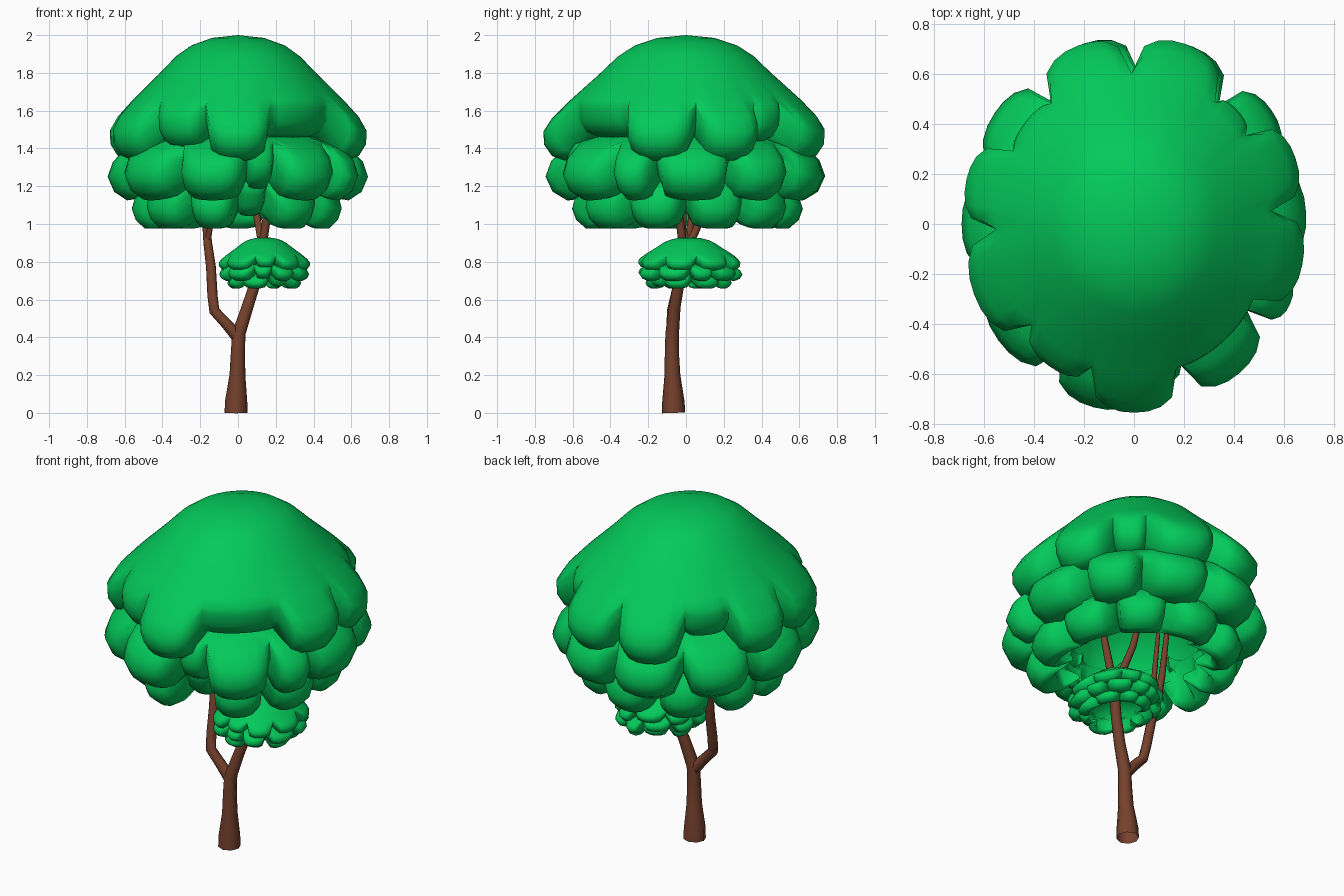
import bpy, bmesh, math


def material(name, rgb):
    m = bpy.data.materials.new(name)
    m.diffuse_color = (*rgb, 1)
    return m


LEAF = material("leaf green", (0.001, 0.585, 0.102))
BARK = material("bark brown", (0.18, 0.053, 0.026))


def limb(name, points):
    """Tapered round limb through (x, y, z, radius) points."""
    cu = bpy.data.curves.new(name, 'CURVE')
    cu.dimensions = '3D'
    cu.bevel_depth = 1
    cu.bevel_resolution = 2
    cu.use_fill_caps = name != "trunk"
    sp = cu.splines.new('POLY')
    sp.points.add(len(points) - 1)
    sp.use_smooth = True
    for p, (x, y, z, r) in zip(sp.points, points):
        p.co = (x, y, z, 1)
        p.radius = r
    cu.materials.append(BARK)
    bpy.context.collection.objects.link(bpy.data.objects.new(name, cu))


def skirt(name, profile, notches, small, depth, place, steps=8):
    """Leaf tier: (radius, z, lobe influence) profile swept round, scalloped between notch angles."""
    cx, cy, rx, ry, top, zs = place
    # angle and lobe fullness for each column
    cols = []
    ends = notches[1:] + [notches[0] + 360]
    for k, (a, b) in enumerate(zip(notches, ends)):
        for s in range(steps):
            v = abs(2 * s / steps - 1)
            full = math.sqrt(1 - v ** 2.6) * small.get(k, 1)
            cols.append((math.radians(a + (b - a) * s / steps), full))
    bm = bmesh.new()
    rings = []
    for r, z, k in profile:
        ring = []
        for ang, full in cols:
            cut = k * (1 - full)
            rr, zz = r - 0.2 * cut, z + depth * cut
            ring.append(bm.verts.new((cx + rx * rr * math.cos(ang),
                                      cy + ry * rr * math.sin(ang),
                                      top + (zz - 2) * zs)))
        rings.append(ring)
    n = len(cols)
    for up, low in zip(rings, rings[1:]):
        for j in range(n):
            bm.faces.new((up[j], low[j], low[(j + 1) % n], up[(j + 1) % n]))
    bmesh.ops.remove_doubles(bm, verts=bm.verts, dist=0.0002)
    me = bpy.data.meshes.new(name)
    bm.to_mesh(me)
    bm.free()
    me.materials.append(LEAF)
    me.shade_smooth()
    me.set_sharp_from_angle(angle=math.radians(80))
    bpy.context.collection.objects.link(bpy.data.objects.new(name, me))


# Leaf tiers: profile, notch angles, shrunken lobes, notch depth
TIERS = {
    "top": ([(0, 2.0, 0), (0.2, 1.985, 0), (0.36, 1.945, 0), (0.48, 1.885, 0.03),
             (0.62, 1.785, 0.12), (0.82, 1.65, 0.35), (0.94, 1.56, 0.7), (1.0, 1.49, 1),
             (0.995, 1.42, 1), (0.94, 1.36, 1), (0.85, 1.335, 1), (0.76, 1.36, 0.9),
             (0.62, 1.47, 0.4)],
            [91, 127, 151, 182, 222, 252, 288, 330, 365, 396, 414],
            {1: 0.15, 4: 0.5, 6: 0.05, 9: 0.25}, 0.13),
    "middle": ([(0.66, 1.46, 0), (0.86, 1.4, 0.4), (0.96, 1.33, 0.9), (1.0, 1.25, 1),
                (0.95, 1.17, 1), (0.85, 1.125, 1), (0.72, 1.14, 0.9), (0.58, 1.25, 0.3)],
               [238, 275, 290, 325, 345, 382, 412, 448, 486, 522, 558], {1: 0.3}, 0.09),
    "lower": ([(0.65, 1.25, 0), (0.78, 1.17, 0.5), (0.82, 1.08, 1), (0.79, 1.02, 1),
               (0.72, 0.975, 1), (0.64, 0.975, 0.9), (0.59, 1.03, 0.6), (0.62, 1.13, 0.2),
               (0.58, 1.26, 0), (0.45, 1.4, 0), (0.25, 1.5, 0), (0, 1.53, 0)],
              [200, 238, 270, 290, 325, 360, 395, 430, 468, 505, 535], {2: 0.25}, 0.1),
}

# Main crown, and the small flattened leaf cluster on the right limb
SMALL_LOBES = {"top": (9, 10), "middle": (10, 32), "lower": (8, 5)}
for tier, (prof, notch, small, depth) in TIERS.items():
    skirt("crown_" + tier, prof, notch, small, depth, (0, 0, 0.69, 0.755, 2.0, 1.0))
    count, start = SMALL_LOBES[tier]
    even = [start + 360 * i / count + 6 * math.sin(i * 2.3) for i in range(count)]
    skirt("small_cluster_" + tier, prof, even, {2: 0.6, 6: 0.7}, 0.15,
          (0.14, 0.015, 0.243, 0.285, 0.93, 0.265), steps=6)

# Trunk running into the right limb
limb("trunk", [(-0.01, -0.065, 0, 0.061), (-0.01, -0.067, 0.06, 0.059),
               (-0.003, -0.072, 0.2, 0.042), (0, -0.075, 0.33, 0.037),
               (0.004, -0.073, 0.42, 0.036), (0.05, -0.06, 0.56, 0.031),
               (0.095, -0.035, 0.7, 0.029), (0.125, -0.02, 0.86, 0.028),
               (0.135, -0.015, 0.91, 0.026)])
limb("right_limb_outer", [(0.128, -0.015, 0.87, 0.023), (0.147, -0.03, 1.0, 0.022),
                          (0.168, -0.045, 1.15, 0.019), (0.19, -0.06, 1.35, 0.014)])
limb("right_limb_inner", [(0.132, 0, 0.86, 0.022), (0.115, 0.05, 0.96, 0.021),
                          (0.092, 0.1, 1.08, 0.019), (0.06, 0.16, 1.35, 0.014)])

# Left limb with its own fork
limb("left_limb", [(0, -0.073, 0.4, 0.033), (-0.06, -0.074, 0.47, 0.029),
                   (-0.125, -0.073, 0.54, 0.028), (-0.135, -0.055, 0.62, 0.027),
                   (-0.143, -0.02, 0.77, 0.026), (-0.16, 0.01, 0.9, 0.023),
                   (-0.172, 0.03, 1.03, 0.019), (-0.19, 0.05, 1.3, 0.014)])
limb("left_limb_fork", [(-0.16, 0.015, 0.91, 0.017), (-0.15, -0.015, 0.97, 0.016),
                        (-0.155, -0.01, 1.08, 0.015), (-0.17, 0, 1.3, 0.011)])
